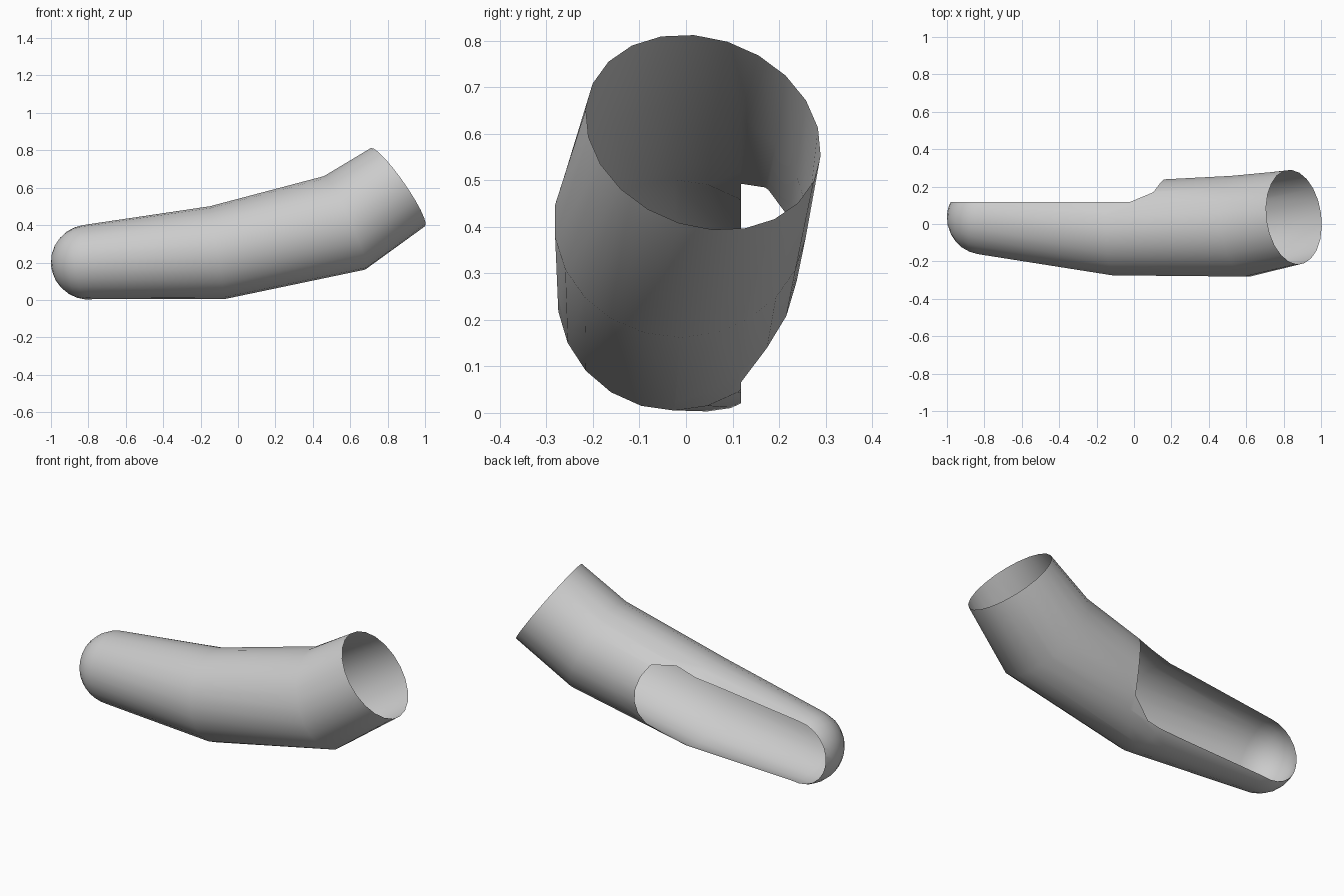
import bpy, bmesh, math
from mathutils import Vector

if "Cube" in bpy.data.objects:
    bpy.data.objects.remove(bpy.data.objects["Cube"])

SIDES = 22
# Ring stations: centre, half-axis up, half-axis towards the front
stations = [
    ((-0.80, 0.035, 0.202), (-0.03, 0, 0.198), (-0.03, -0.198, 0)),
    ((-0.11, -0.025, 0.253), (-0.04, 0, 0.248), (0.0, -0.252, 0)),
    ((0.57, -0.012, 0.412), (-0.11, 0, 0.25), (0.035, -0.272, 0.0)),
    ((0.855, 0.037, 0.603), (-0.145, -0.02, 0.209), (0.035, -0.252, 0.02)),
]
stations = [tuple(Vector(v) for v in s) for s in stations]

bm = bmesh.new()


def ring(c, up, side):
    return [bm.verts.new(c + up * math.cos(a) + side * math.sin(a))
            for a in (2 * math.pi * i / SIDES for i in range(SIDES))]


# Rounded closed tip, then the bent tube
c0, u0, s0 = stations[0]
axis = -u0.cross(s0).normalized() * 0.2
rings = []
for k in range(6, 0, -1):
    p = math.radians(k * 13.5)
    rings.append(ring(c0 + axis * math.sin(p), u0 * math.cos(p), s0 * math.cos(p)))
rings += [ring(*s) for s in stations]
for a, b in zip(rings, rings[1:]):
    for i in range(SIDES):
        j = (i + 1) % SIDES
        bm.faces.new((a[i], a[j], b[j], b[i]))
pole = bm.verts.new(c0 + axis)
for i in range(SIDES):
    bm.faces.new((pole, rings[0][(i + 1) % SIDES], rings[0][i]))
bmesh.ops.recalc_face_normals(bm, faces=bm.faces)

# Opening along the back side, bounded by three planes
cuts = [
    (Vector((0, 0.118, 0)), Vector((0, 1, 0))),
    (Vector((-0.02, 0.118, 0.47)), Vector((-0.05, 0.12, -0.003))),
    (Vector((0.105, 0.17, 0.47)), Vector((-0.07, 0.045, -0.006))),
]
for co, no in cuts:
    back = [f for f in bm.faces if f.calc_center_median().y > 0 and
            min(v.co.x for v in f.verts) < 0.3]
    geom = list({e for f in back for e in list(f.verts) + list(f.edges)}) + back
    bmesh.ops.bisect_plane(bm, geom=geom, plane_co=co, plane_no=no)
gone = [f for f in bm.faces
        if all((f.calc_center_median() - co).dot(no) > 0 for co, no in cuts)]
bmesh.ops.delete(bm, geom=gone, context='FACES')

mesh = bpy.data.meshes.new("open_sleeve")
bm.to_mesh(mesh)
bm.free()
mesh.polygons.foreach_set("use_smooth", [True] * len(mesh.polygons))
sleeve = bpy.data.objects.new("open_sleeve", mesh)
bpy.context.collection.objects.link(sleeve)
